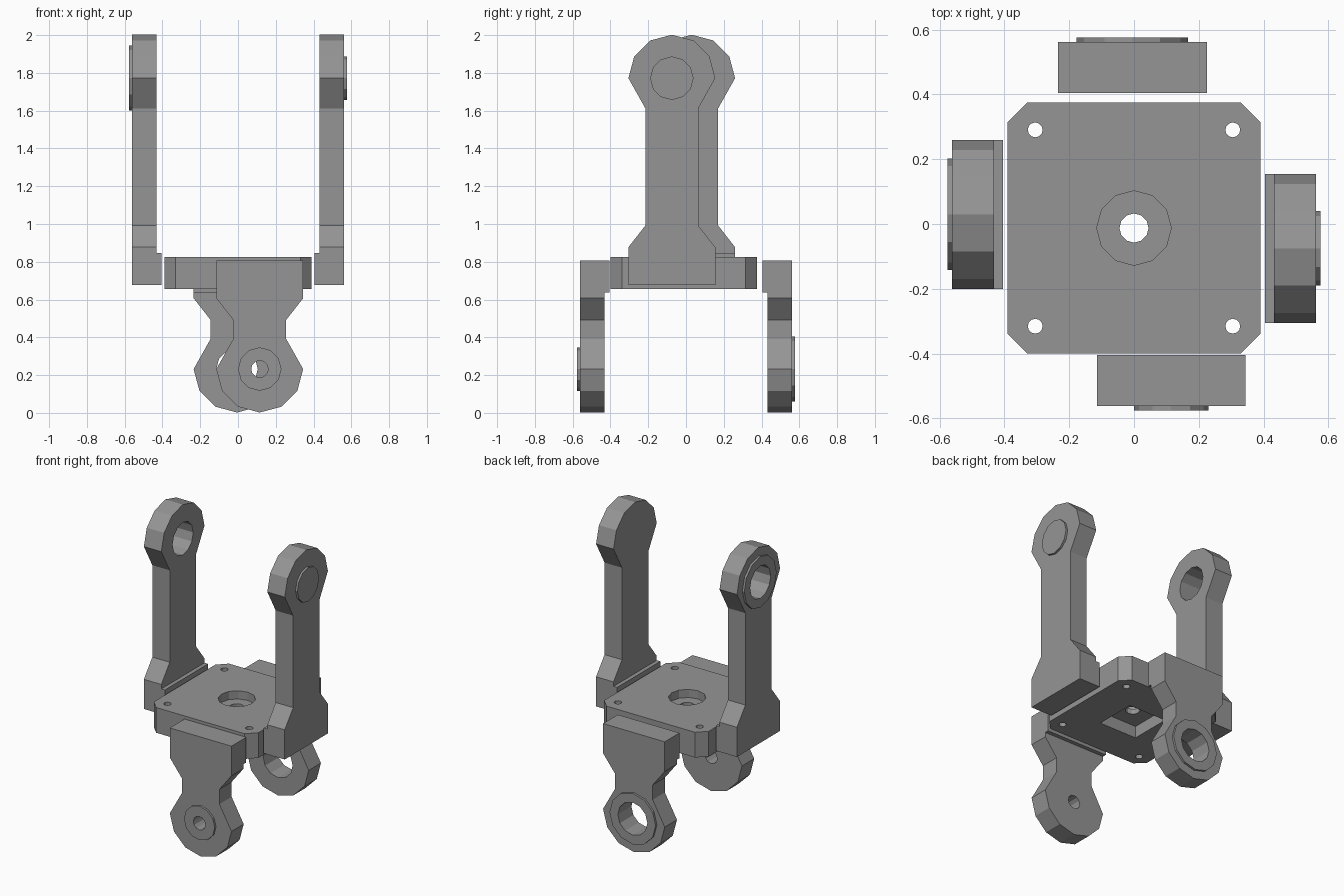
import bpy
import bmesh
from math import cos, sin, pi
from mathutils import Matrix

if "Cube" in bpy.data.objects:
    bpy.data.objects.remove(bpy.data.objects["Cube"], do_unlink=True)

grey = bpy.data.materials.new("mid grey")
grey.use_nodes = True
grey.diffuse_color = (0.3, 0.3, 0.3, 1)
grey.node_tree.nodes["Principled BSDF"].inputs["Base Color"].default_value = (0.3, 0.3, 0.3, 1)


def prism(name, outline, low, high, matrix=Matrix()):
    """Extrude a flat outline from low to high, then place it."""
    bm = bmesh.new()
    face = bm.faces.new([bm.verts.new((u, v, low)) for u, v in outline])
    top = bmesh.ops.extrude_face_region(bm, geom=[face])["geom"]
    verts = [g for g in top if isinstance(g, bmesh.types.BMVert)]
    bmesh.ops.translate(bm, verts=verts, vec=(0, 0, high - low))
    bm.transform(matrix)
    bmesh.ops.recalc_face_normals(bm, faces=bm.faces)
    mesh = bpy.data.meshes.new(name)
    bm.to_mesh(mesh)
    bm.free()
    mesh.materials.append(grey)
    obj = bpy.data.objects.new(name, mesh)
    bpy.context.collection.objects.link(obj)
    return obj


def ring(radius, cu=0, cv=0, sides=12):
    return [(cu + radius * cos(2 * pi * i / sides), cv + radius * sin(2 * pi * i / sides))
            for i in range(sides)]


def combine(obj, tool, operation):
    """Apply a boolean and discard the tool."""
    mod = obj.modifiers.new("cut", "BOOLEAN")
    mod.operation = operation
    mod.solver = "EXACT"
    mod.object = tool
    tool.hide_render = True
    bpy.context.view_layer.objects.active = obj
    bpy.ops.object.modifier_apply(modifier=mod.name)
    bpy.data.objects.remove(tool, do_unlink=True)


# Chamfered centre plate with corner holes, round top recess and square pocket
X, FRONT, BACK, C, MID = 0.39, -0.40, 0.375, 0.06, -0.0125
plate = prism("centre_plate", [
    (-X + C, FRONT), (X - C, FRONT), (X, FRONT + C), (X, BACK - C),
    (X - C, BACK), (-X + C, BACK), (-X, BACK - C), (-X, FRONT + C)], 0.655, 0.825)
for sx in (-1, 1):
    for sy in (-1, 1):
        hole = ring(0.023, sx * 0.305, MID + sy * 0.303)
        combine(plate, prism("cutter", hole, 0.6, 0.9), "DIFFERENCE")
combine(plate, prism("cutter", ring(0.115, 0, MID), 0.77, 0.9), "DIFFERENCE")
combine(plate, prism("cutter", ring(0.045, 0, MID), 0.6, 0.9), "DIFFERENCE")
pocket = [(a * 0.14, MID + b * 0.14) for a, b in ((-1, -1), (1, -1), (1, 1), (-1, 1))]
combine(plate, prism("cutter", pocket, 0.6, 0.735), "DIFFERENCE")

R, NECK = 0.23, 0.14


def arm(name, angle, shift, head_z, up, neck_len, boss_r, hole_r):
    """Flat arm with a round head; outward is local z, width is local x."""
    place = (Matrix.Translation(shift) @ Matrix.Rotation(angle, 4, "Z")
             @ Matrix(((0, 0, 1, 0), (1, 0, 0, 0), (0, 1, 0, 0), (0, 0, 0, 1))))
    head = [(R * cos(pi * i / 6), R * sin(pi * i / 6)) for i in range(7)]
    flare = 0.16 + neck_len
    end = flare + 0.315
    left = [(-NECK, -0.16), (-NECK, -flare), (-R, -flare - 0.115), (-R, -end)]
    outline = head + left + [(-u, v) for u, v in reversed(left)]

    def world(points):
        return [(u, head_z + up * v) for u, v in points]

    body = prism(name, world(outline), 0.432, 0.562, place)
    # Foot step that meets the plate
    foot = [(-R, -end), (R, -end), (R, 0.17 - end), (-R, 0.17 - end)]
    combine(body, prism("foot", world(foot), 0.405, 0.5, place), "UNION")
    # Raised pivot boss and bore
    combine(body, prism("boss", world(ring(boss_r)), 0.5, 0.576, place), "UNION")
    combine(body, prism("cutter", world(ring(hole_r)), 0.3, 0.7, place), "DIFFERENCE")


PIN, SOCKET = (0.115, 0.045), (0.172, 0.11)
arm("left_upper_arm", 0, (0, -0.075, 0), 1.772, 1, 0.62, *PIN)
arm("right_upper_arm", pi, (0, 0.03, 0), 1.772, 1, 0.62, *SOCKET)
arm("front_lower_arm", -pi / 2, (0.115, 0, 0), 0.232, -1, 0.1, *PIN)
arm("back_lower_arm", pi / 2, (-0.005, 0, 0), 0.232, -1, 0.1, *SOCKET)
